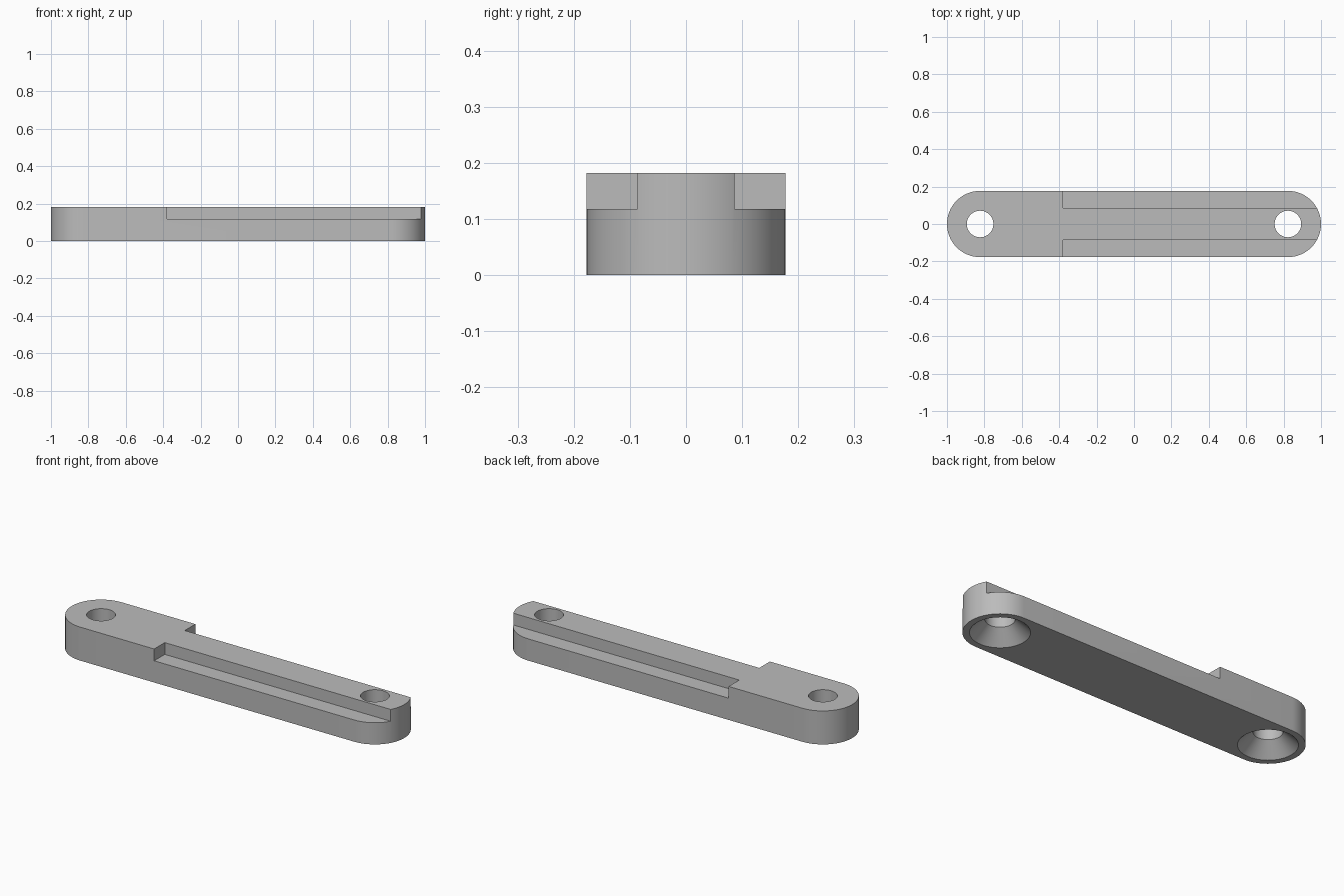
import bpy
import bmesh
from math import cos, sin, pi, radians
from mathutils import Matrix

cube = bpy.data.objects.get("Cube")
if cube:
    bpy.data.objects.remove(cube, do_unlink=True)

RADIUS = 0.177        # rounded end radius, half the bar width
HEIGHT = 0.182
HOLE_X = 1 - RADIUS   # hole centres sit on the end centres
HOLE_R, SINK_R, SINK_DEPTH = 0.071, 0.144, 0.07
RAIL_Y, LEDGE_Z, STEP_X = 0.086, 0.118, -0.38
SEGMENTS = 64

grey = bpy.data.materials.new("plain_grey")
grey.use_nodes = True
colour = (0.5, 0.5, 0.5, 1)
grey.diffuse_color = colour
grey.node_tree.nodes["Principled BSDF"].inputs["Base Color"].default_value = colour


def finish(name, bm):
    bmesh.ops.recalc_face_normals(bm, faces=bm.faces)
    mesh = bpy.data.meshes.new(name)
    bm.to_mesh(mesh)
    bm.free()
    mesh.materials.append(grey)
    obj = bpy.data.objects.new(name, mesh)
    bpy.context.collection.objects.link(obj)
    return obj


def prism(name, outline, bottom, top):
    bm = bmesh.new()
    face = bm.faces.new([bm.verts.new((x, y, bottom)) for x, y in outline])
    side = bmesh.ops.extrude_face_region(bm, geom=[face])
    verts = [g for g in side["geom"] if isinstance(g, bmesh.types.BMVert)]
    bmesh.ops.translate(bm, verts=verts, vec=(0, 0, top - bottom))
    return finish(name, bm)


def hole_cutter(x):
    # Straight bore with a conical countersink at the underside
    bm = bmesh.new()
    slope = (SINK_R - HOLE_R) / SINK_DEPTH
    extra = 0.05
    profile = [(SINK_R + slope * extra, -extra), (HOLE_R, SINK_DEPTH),
               (HOLE_R, HEIGHT + extra)]
    rings = [[bm.verts.new((x + r * cos(2 * pi * i / SEGMENTS),
                            r * sin(2 * pi * i / SEGMENTS), z))
              for i in range(SEGMENTS)] for r, z in profile]
    for low, high in zip(rings, rings[1:]):
        for i in range(SEGMENTS):
            j = (i + 1) % SEGMENTS
            bm.faces.new((low[i], low[j], high[j], high[i]))
    bm.faces.new(rings[0])
    bm.faces.new(rings[-1])
    return finish("hole_cutter", bm)


def ledge_cutter(side):
    # Block that clears the ledge beside the raised rail
    bm = bmesh.new()
    size = (1.1 - STEP_X, 0.2, 0.2)
    centre = ((1.1 + STEP_X) / 2, side * (RAIL_Y + 0.1), LEDGE_Z + 0.1)
    bmesh.ops.create_cube(bm, size=1, matrix=Matrix.Translation(centre)
                          @ Matrix.Diagonal((*size, 1)))
    return finish("ledge_cutter", bm)


# Bar with fully rounded ends
half = SEGMENTS // 2
outline = []
for end, start in ((1, -pi / 2), (-1, pi / 2)):
    outline += [(end * HOLE_X + RADIUS * cos(start + pi * i / half),
                 RADIUS * sin(start + pi * i / half)) for i in range(half + 1)]
bar = prism("mounting_bar", outline, 0, HEIGHT)

# Cut the holes and ledges
bpy.context.view_layer.objects.active = bar
cutters = [hole_cutter(s * HOLE_X) for s in (-1, 1)]
cutters += [ledge_cutter(s) for s in (-1, 1)]
for cutter in cutters:
    cutter.hide_render = True
    mod = bar.modifiers.new("cut", "BOOLEAN")
    mod.operation = "DIFFERENCE"
    mod.solver = "EXACT"
    mod.object = cutter
    bpy.ops.object.modifier_apply(modifier=mod.name)
    bpy.data.objects.remove(cutter, do_unlink=True)

# Smooth the curved walls, keep the edges crisp
bpy.ops.object.select_all(action="DESELECT")
bar.select_set(True)
bpy.ops.object.shade_smooth_by_angle(angle=radians(30))
